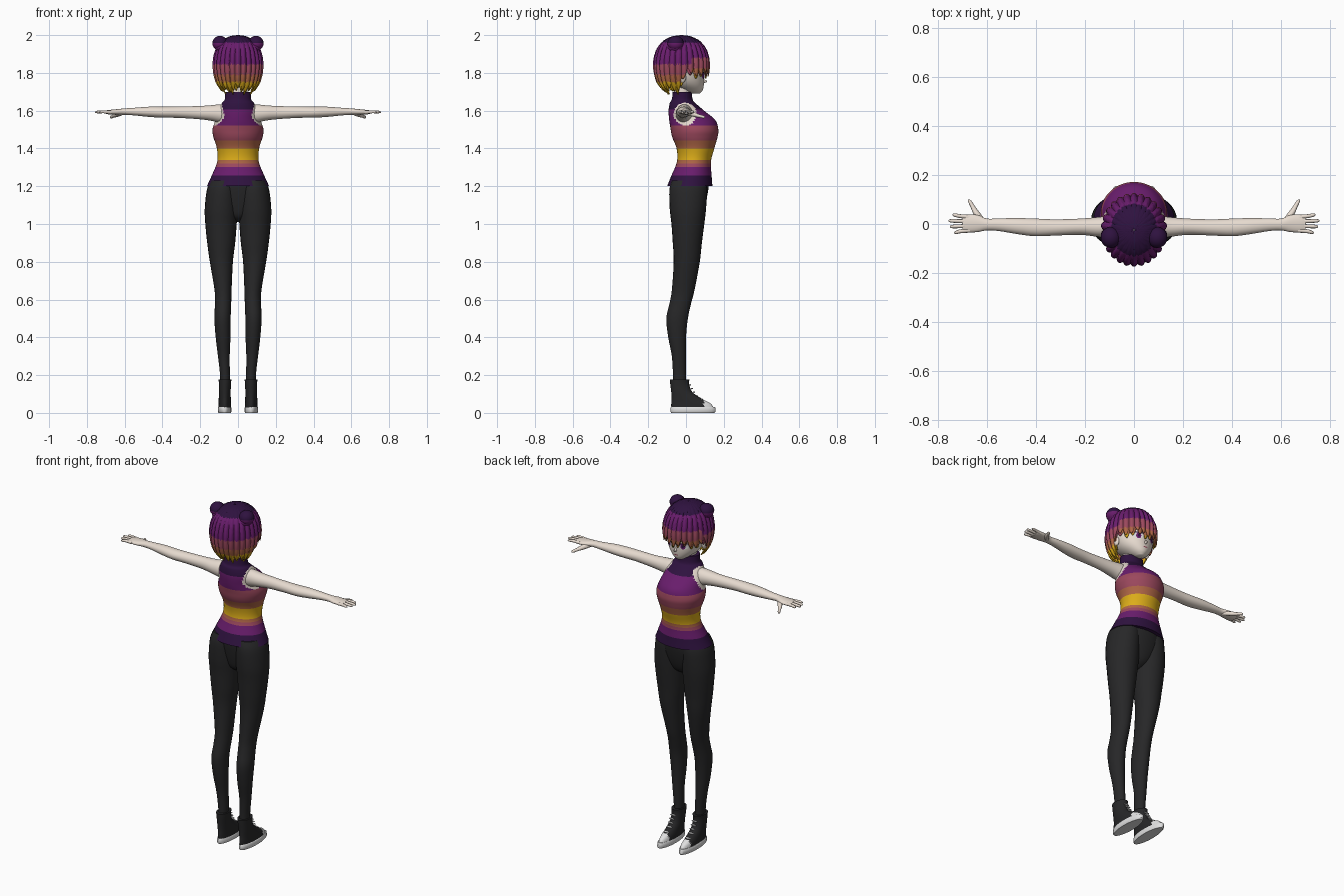
import bpy, bmesh, math
from mathutils import Vector

if "Cube" in bpy.data.objects:
    bpy.data.objects.remove(bpy.data.objects["Cube"])

COLOURS = {
    "dark_plum": (0.028, 0.006, 0.05), "purple": (0.14, 0.012, 0.15),
    "mauve": (0.33, 0.065, 0.11), "rust": (0.42, 0.13, 0.06),
    "yellow": (0.72, 0.42, 0.01), "skin": (0.80, 0.71, 0.63),
    "black": (0.02, 0.02, 0.021), "white": (0.75, 0.75, 0.75),
}
MATS = {}
for name, rgb in COLOURS.items():
    m = bpy.data.materials.new(name)
    m.use_nodes = True
    m.diffuse_color = (*rgb, 1)
    m.node_tree.nodes["Principled BSDF"].inputs["Base Color"].default_value = (*rgb, 1)
    MATS[name] = m
ORDER = list(MATS)


def finish(name, bm, colour, angle=50):
    """Turn a bmesh into a shaded object; colour is a name or a rule on face centres."""
    bmesh.ops.recalc_face_normals(bm, faces=bm.faces)
    used = [colour] if isinstance(colour, str) else ORDER
    for f in bm.faces:
        if not isinstance(colour, str):
            f.material_index = ORDER.index(colour(f.calc_center_median()))
    me = bpy.data.meshes.new(name)
    bm.to_mesh(me)
    bm.free()
    for c in used:
        me.materials.append(MATS[c])
    ob = bpy.data.objects.new(name, me)
    bpy.context.collection.objects.link(ob)
    bpy.ops.object.select_all(action="DESELECT")
    ob.select_set(True)
    bpy.context.view_layer.objects.active = ob
    bpy.ops.object.shade_smooth_by_angle(angle=math.radians(angle))
    return ob


def smooth(rings, n):
    """Resample rings with a Catmull-Rom spline."""
    out = []
    for i in range(len(rings) - 1):
        a, b, c, d = (rings[max(0, min(len(rings) - 1, i + k))] for k in (-1, 0, 1, 2))
        for j in range(n):
            t = j / n
            out.append([0.5 * (2 * q + (r - p) * t + (2 * p - 5 * q + 4 * r - s) * t * t
                               + (3 * q - p - 3 * r + s) * t ** 3) for p, q, r, s in zip(a, b, c, d)])
    return out + [list(rings[-1])]


def loft(name, rings, colour, axis="z", side=1, n=4, seg=24, angle=50):
    """Skin ellipses (position, centre u, centre v, radius u, radius v) along an axis."""
    bm = bmesh.new()
    loops = []
    for t, cu, cv, ru, rv in smooth(rings, n):
        loop = []
        for k in range(seg):
            a = math.tau * k / seg
            u, v = cu + ru * math.cos(a), cv + rv * math.sin(a)
            x, y, z = {"z": (u, v, t), "x": (t, u, v), "y": (u, t, v)}[axis]
            loop.append(bm.verts.new((side * x, y, z)))
        loops.append(loop)
    for p, q in zip(loops, loops[1:]):
        for k in range(seg):
            bm.faces.new((p[k], p[k - 1], q[k - 1], q[k]))
    bm.faces.new(loops[0])
    bm.faces.new(loops[-1])
    return finish(name, bm, colour, angle)


def ball(name, centre, radii, colour):
    bm = bmesh.new()
    bmesh.ops.create_uvsphere(bm, u_segments=20, v_segments=12, radius=1)
    for v in bm.verts:
        v.co = Vector(centre) + Vector(a * b for a, b in zip(v.co, radii))
    return finish(name, bm, colour)


def banded(bands, top):
    """Pick a colour by height from (upper limit, colour) pairs."""
    return lambda p: next((c for h, c in bands if p.z < h), top)


# Sleeveless striped top with bare shoulders
stripes = banded([(1.255, "dark_plum"), (1.305, "purple"), (1.32, "mauve"), (1.335, "rust"),
                  (1.4, "yellow"), (1.44, "rust"), (1.52, "mauve"), (1.605, "purple")], "dark_plum")


def top_colour(p):
    hole = abs(p.x) > 0.07 and ((p.y + 0.005) / 0.06) ** 2 + ((p.z - 1.582) / 0.06) ** 2 < 1
    return "skin" if hole else stripes(p)


loft("striped_top", [(1.2, 0, 0.02, 0.165, 0.12), (1.25, 0, 0.028, 0.142, 0.108),
                     (1.33, 0, 0.042, 0.11, 0.09), (1.4, 0, 0.05, 0.112, 0.1),
                     (1.46, 0, 0.047, 0.13, 0.12), (1.5, 0, 0.045, 0.135, 0.126),
                     (1.55, 0, 0.033, 0.12, 0.122), (1.6, 0, 0.002, 0.107, 0.094),
                     (1.64, 0, -0.018, 0.085, 0.068), (1.66, 0, -0.02, 0.07, 0.055),
                     (1.7, 0, -0.02, 0.068, 0.05)], top_colour, n=9, seg=64)
loft("neck", [(1.66, 0, -0.02, 0.05, 0.045), (1.78, 0, -0.015, 0.05, 0.045)], "skin")

# Hips joining the two legs
loft("hips", [(1.23, 0, 0.02, 0.14, 0.1), (1.18, 0, 0.02, 0.155, 0.098), (1.1, 0, 0.018, 0.13, 0.082),
              (1.04, 0, 0.015, 0.07, 0.06), (1.01, 0, 0.015, 0.02, 0.02)], "black", seg=32)

for s, label in ((1, "left"), (-1, "right")):
    loft(label + "_leg", [(1.23, 0.075, 0.015, 0.07, 0.09), (1.18, 0.083, 0.012, 0.082, 0.1),
                          (1.08, 0.089, 0.01, 0.087, 0.096), (1, 0.09, 0.01, 0.083, 0.087),
                          (0.9, 0.089, 0.007, 0.074, 0.077), (0.8, 0.088, 0.004, 0.061, 0.069),
                          (0.65, 0.079, -0.015, 0.045, 0.06), (0.58, 0.079, -0.03, 0.043, 0.057),
                          (0.5, 0.082, -0.047, 0.043, 0.057), (0.4, 0.079, -0.047, 0.039, 0.047),
                          (0.3, 0.075, -0.038, 0.031, 0.037), (0.2, 0.069, -0.035, 0.026, 0.034),
                          (0.12, 0.069, -0.035, 0.026, 0.034)], "black", side=s)

    # High-top shoe: pale sole and toe cap, dark upper, laces
    loft(label + "_sole", [(0, 0.07, 0.036, 0.033, 0.114), (0.006, 0.071, 0.037, 0.036, 0.119),
                           (0.028, 0.071, 0.037, 0.036, 0.118), (0.032, 0.071, 0.037, 0.033, 0.114)],
         "white", side=s, n=1, seg=32, angle=40)
    loft(label + "_shoe", [(0.028, 0.07, 0.034, 0.034, 0.112), (0.05, 0.07, 0.026, 0.033, 0.104),
                           (0.075, 0.07, 0.004, 0.032, 0.08), (0.11, 0.07, -0.022, 0.031, 0.056),
                           (0.15, 0.069, -0.033, 0.032, 0.05), (0.178, 0.069, -0.034, 0.034, 0.052)],
         lambda p: "white" if p.y > 0.095 and p.z < 0.07 else "black", side=s, seg=40)
    for i in range(5):
        z = 0.072 + 0.019 * i
        y = 0.083 - 0.062 * (i / 4) ** 0.6
        ball(f"{label}_lace_{i}", (s * 0.07, y, z), (0.018, 0.006, 0.004), "white")

    # Arm, palm and fingers
    loft(label + "_arm", [(0.06, -0.01, 1.58, 0.045, 0.05), (0.1, -0.01, 1.585, 0.044, 0.048),
                          (0.15, -0.012, 1.588, 0.04, 0.04), (0.22, -0.011, 1.59, 0.033, 0.034),
                          (0.32, -0.014, 1.592, 0.033, 0.03), (0.4, -0.014, 1.592, 0.036, 0.029),
                          (0.47, -0.009, 1.594, 0.033, 0.027), (0.55, -0.003, 1.595, 0.026, 0.02),
                          (0.6, -0.002, 1.595, 0.024, 0.017), (0.64, 0.002, 1.593, 0.035, 0.015),
                          (0.68, 0.002, 1.592, 0.036, 0.012), (0.7, 0.002, 1.592, 0.031, 0.009)],
         "skin", axis="x", side=s)
    for i, tip in enumerate((0.742, 0.757, 0.752, 0.735)):
        y = 0.028 - 0.018 * i
        loft(f"{label}_finger_{i}", [(0.67, y, 1.592, 0.009, 0.009), (0.71, y * 1.15, 1.594, 0.008, 0.008),
                                     (tip - 0.01, y * 1.3, 1.593, 0.007, 0.007),
                                     (tip, y * 1.35, 1.592, 0.003, 0.003)], "skin", axis="x", side=s, seg=10)
    loft(label + "_thumb", [(0.005, 0.615, 1.588, 0.014, 0.012), (0.04, 0.64, 1.58, 0.015, 0.013),
                            (0.07, 0.658, 1.572, 0.01, 0.009), (0.092, 0.67, 1.567, 0.008, 0.008),
                            (0.1, 0.674, 1.565, 0.003, 0.003)], "skin", axis="y", side=s, seg=10)

# Head, nose and ears
HEAD = [(1.69, 0, 0.05, 0.018, 0.022), (1.708, 0, 0.032, 0.047, 0.056), (1.74, 0, 0.006, 0.083, 0.089),
        (1.78, 0, -0.008, 0.104, 0.105), (1.84, 0, -0.015, 0.113, 0.116), (1.91, 0, -0.02, 0.1, 0.105),
        (1.95, 0, -0.02, 0.07, 0.08), (1.97, 0, -0.02, 0.03, 0.03)]
loft("head", HEAD, "skin", seg=40)
loft("nose", [(0.08, 0, 1.758, 0.01, 0.014), (0.1, 0, 1.756, 0.006, 0.009), (0.112, 0, 1.755, 0.002, 0.002)],
     "skin", axis="y", seg=10)
FINE = smooth(HEAD, 12)


def face_y(x, z):
    _, _, cy, rx, ry = min(FINE, key=lambda r: abs(r[0] - z))
    return cy + ry * math.sqrt(max(0, 1 - (x / rx) ** 2))


def face_plate(name, x, z, rx, rz, lift, colour):
    """Thin oval lying on the face."""
    bm = bmesh.new()
    mid = bm.verts.new((x, face_y(x, z) + lift, z))
    rim = []
    for k in range(20):
        a = math.tau * k / 20
        px, pz = x + rx * math.cos(a), z + rz * math.sin(a)
        rim.append(bm.verts.new((px, face_y(px, pz) + lift, pz)))
    for k in range(20):
        bm.faces.new((mid, rim[k], rim[k - 1]))
    finish(name, bm, colour)


for s, label in ((1, "left"), (-1, "right")):
    ball(label + "_ear", (s * 0.106, -0.02, 1.775), (0.012, 0.02, 0.028), "skin")
    face_plate(label + "_eye_white", s * 0.045, 1.785, 0.024, 0.018, 0.003, "white")
    face_plate(label + "_iris", s * 0.044, 1.785, 0.013, 0.017, 0.005, "purple")
    face_plate(label + "_pupil", s * 0.044, 1.785, 0.006, 0.009, 0.007, "dark_plum")
    face_plate(label + "_lash", s * 0.047, 1.802, 0.027, 0.004, 0.006, "dark_plum")
face_plate("mouth", 0, 1.728, 0.014, 0.003, 0.003, "mauve")

# Bobbed hair: a dome split into pointed locks, longer behind the ears
hair_colour = banded([(1.752, "yellow"), (1.79, "rust"), (1.845, "mauve"), (1.96, "purple")], "dark_plum")


def fringe_colour(p):
    return hair_colour(p - Vector((0, 0, 0.035))) if p.y > 0.03 and p.z < 1.9 else hair_colour(p)


PROFILE = smooth([(2, 0.02), (1.992, 0.35), (1.965, 0.68), (1.92, 0.9), (1.86, 1), (1.8, 0.98),
                  (1.75, 0.88), (1.71, 0.7), (1.68, 0.5)], 10)


def dome(z):
    return min(PROFILE, key=lambda r: abs(r[0] - z))[1]


def hair_shell(name, locks, scale, drop, phase):
    bm = bmesh.new()
    cols, rows = locks * 8, 36
    grid = []
    for k in range(cols):
        a = math.tau * k / cols
        wave = abs(math.sin(a * locks / 2 + phase))
        front = 1 / (1 + math.exp(-(math.sin(a) - 0.05) * 14))
        length = 1.695 + 0.085 * front + drop + (1 - wave) * 0.035 + 0.012 * math.sin(a * 7)
        line = []
        for j in range(rows + 1):
            t = j / rows
            z = 2 - (2 - length) * (0.15 * t + 0.85 * t ** 1.6)
            r = dome(z) * scale * (1 - 0.07 * (1 - wave) * min(1, 2 * t))
            line.append(bm.verts.new((0.135 * r * math.cos(a), -0.024 + 0.15 * r * math.sin(a), z)))
        grid.append(line)
    for k in range(cols):
        for p, q, u, v in zip(grid[k - 1], grid[k], grid[k][1:], grid[k - 1][1:]):
            bm.faces.new((p, q, u, v))
    ob = finish(name, bm, fringe_colour, 60)
    thick = ob.modifiers.new("thickness", "SOLIDIFY")
    thick.thickness = 0.006


hair_shell("outer_hair", 26, 1, 0.012, 0)
hair_shell("inner_hair", 22, 0.94, 0, 1)

# Two small buns with a wrapped band at the base
for s, label in ((1, "left"), (-1, "right")):
    ball(label + "_bun", (s * 0.095, -0.055, 1.957), (0.041, 0.043, 0.039), hair_colour)
    ball(label + "_bun_base", (s * 0.083, -0.053, 1.935), (0.04, 0.046, 0.028), "purple")
